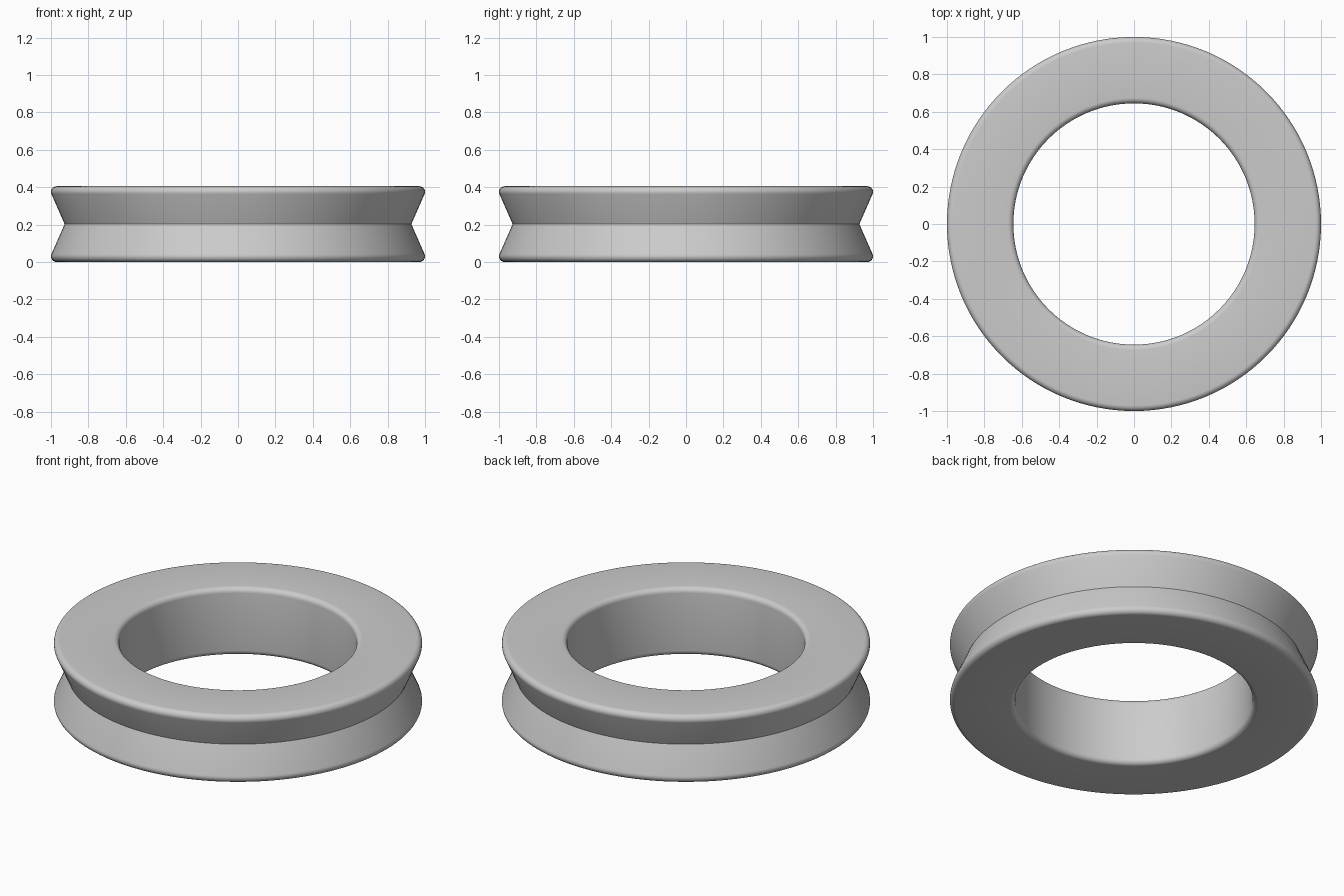
import bpy, bmesh, math

if "Cube" in bpy.data.objects:
    bpy.data.objects.remove(bpy.data.objects["Cube"])

SEGMENTS = 128
HEIGHT, INNER_R, GROOVE_R, SLOPE, FILLET = 0.405, 0.645, 0.927, 0.44, 0.03
half = HEIGHT / 2
tilt = math.degrees(math.atan(SLOPE))


def arc(cx, cz, start, end, steps=6):
    """Points of a rounded corner, angles in degrees."""
    angles = [math.radians(start + (end - start) * i / steps) for i in range(steps + 1)]
    return [(cx + FILLET * math.cos(a), cz + FILLET * math.sin(a)) for a in angles]


# Upper half of the cross-section: bore corner, then rim corner above the groove
cz = half - FILLET
upper = arc(INNER_R + FILLET, cz, 180, 90) + arc(1 - FILLET, cz, 90, -tilt, 8)
lower = [(r, -z) for r, z in reversed(upper)]
profile = upper + [(GROOVE_R, 0)] + lower

# Revolve the closed cross-section around the vertical axis
bm = bmesh.new()
rings = []
for s in range(SEGMENTS):
    a = 2 * math.pi * s / SEGMENTS
    rings.append([bm.verts.new((r * math.cos(a), r * math.sin(a), z + half)) for r, z in profile])
n = len(profile)
for s in range(SEGMENTS):
    a, b = rings[s], rings[(s + 1) % SEGMENTS]
    for i in range(n):
        j = (i + 1) % n
        bm.faces.new((a[i], a[j], b[j], b[i]))
bmesh.ops.recalc_face_normals(bm, faces=bm.faces)

mesh = bpy.data.meshes.new("grooved_ring")
bm.to_mesh(mesh)
bm.free()
ring = bpy.data.objects.new("grooved_ring", mesh)
bpy.context.collection.objects.link(ring)

# Plain grey finish
grey = bpy.data.materials.new("grey")
grey.diffuse_color = (0.6, 0.6, 0.6, 1)
grey.use_nodes = True
grey.node_tree.nodes["Principled BSDF"].inputs["Base Color"].default_value = grey.diffuse_color
mesh.materials.append(grey)

# Smooth shading with a crisp groove line
bpy.context.view_layer.objects.active = ring
ring.select_set(True)
bpy.ops.object.shade_smooth_by_angle(angle=math.radians(30))
